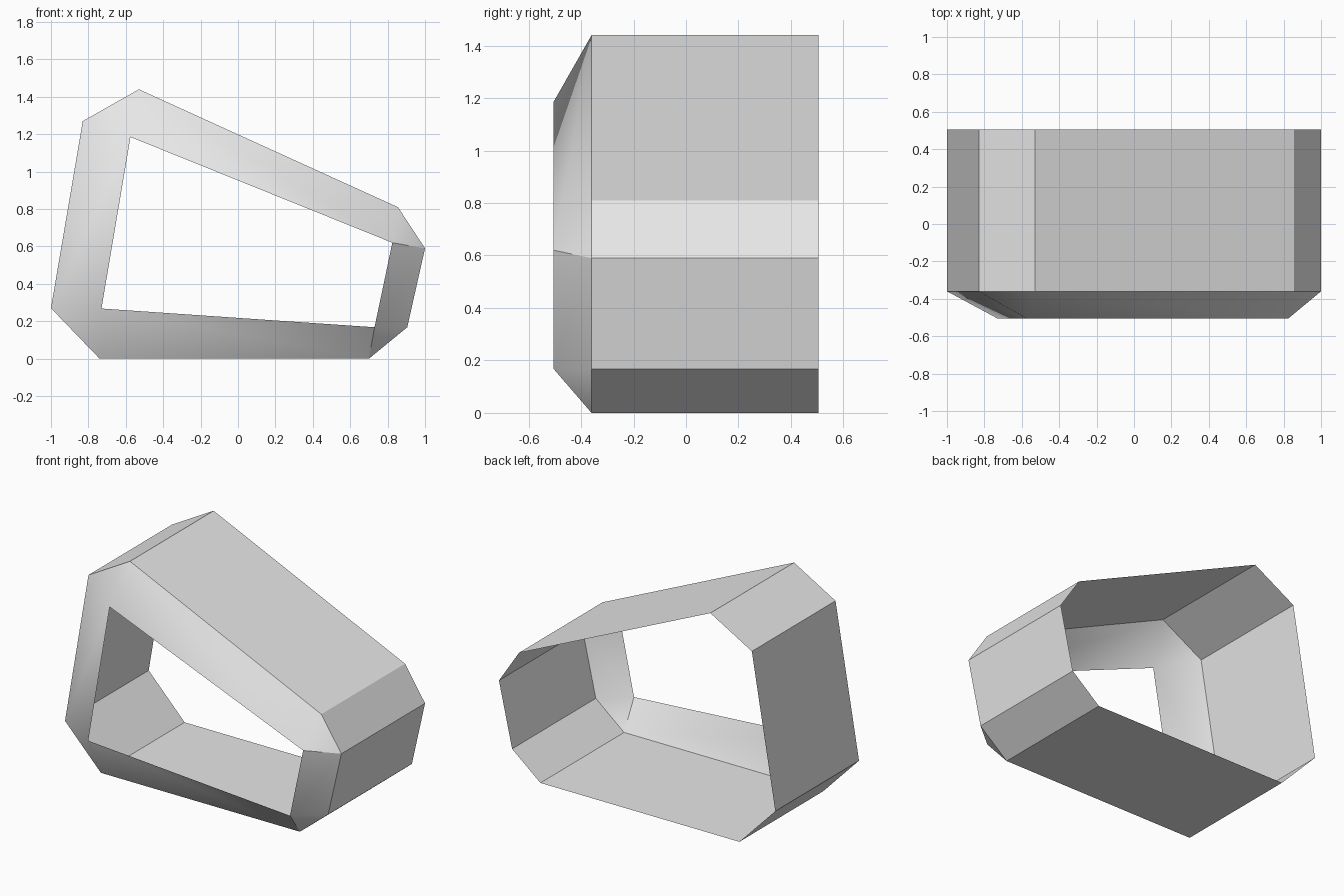
import bpy, bmesh, math

cube = bpy.data.objects.get("Cube")
if cube:
    bpy.data.objects.remove(cube, do_unlink=True)

# Single plain grey material
grey = bpy.data.materials.new("light_grey")
grey.use_nodes = True
colour = (0.8, 0.8, 0.8, 1.0)
grey.diffuse_color = colour
grey.node_tree.nodes["Principled BSDF"].inputs["Base Color"].default_value = colour

BACK, SHOULDER, LIP = 0.505, -0.36, -0.505

# Sleeve profile (x, z): each side runs between two chamfered corners
outer = [(-1.0, 0.27), (-0.83, 1.27),    # left side
         (-0.53, 1.44), (0.855, 0.81),   # sloping top
         (1.0, 0.59), (0.905, 0.168),    # right side
         (0.70, 0.0), (-0.74, 0.0)]      # bottom
# Front opening: one point per corner, starting at the lower left
opening = [(-0.73, 0.268), (-0.575, 1.185), (0.825, 0.62), (0.73, 0.168)]

bm = bmesh.new()


def ring(points, y):
    return [bm.verts.new((x, y, z)) for x, z in points]


back = ring(outer, BACK)
front = ring(outer, SHOULDER)
lip = ring(opening, LIP)

# Straight walls, open at the back
for i in range(8):
    j = (i + 1) % 8
    bm.faces.new((front[i], front[j], back[j], back[i]))

# Sloping bezel: two triangles for each side, one for each corner
for k in range(4):
    a, b, c = front[2 * k], front[2 * k + 1], front[(2 * k + 2) % 8]
    start, end = lip[k], lip[(k + 1) % 4]
    bm.faces.new((end, b, a))
    bm.faces.new((start, end, a))
    bm.faces.new((end, c, b))

mesh = bpy.data.meshes.new("bevelled_sleeve")
bm.to_mesh(mesh)
bm.free()
mesh.materials.append(grey)
sleeve = bpy.data.objects.new("bevelled_sleeve", mesh)
bpy.context.collection.objects.link(sleeve)

# Soft shading across the shallow bezel edges only
bpy.ops.object.select_all(action="DESELECT")
sleeve.select_set(True)
bpy.context.view_layer.objects.active = sleeve
bpy.ops.object.shade_smooth_by_angle(angle=math.radians(30))
